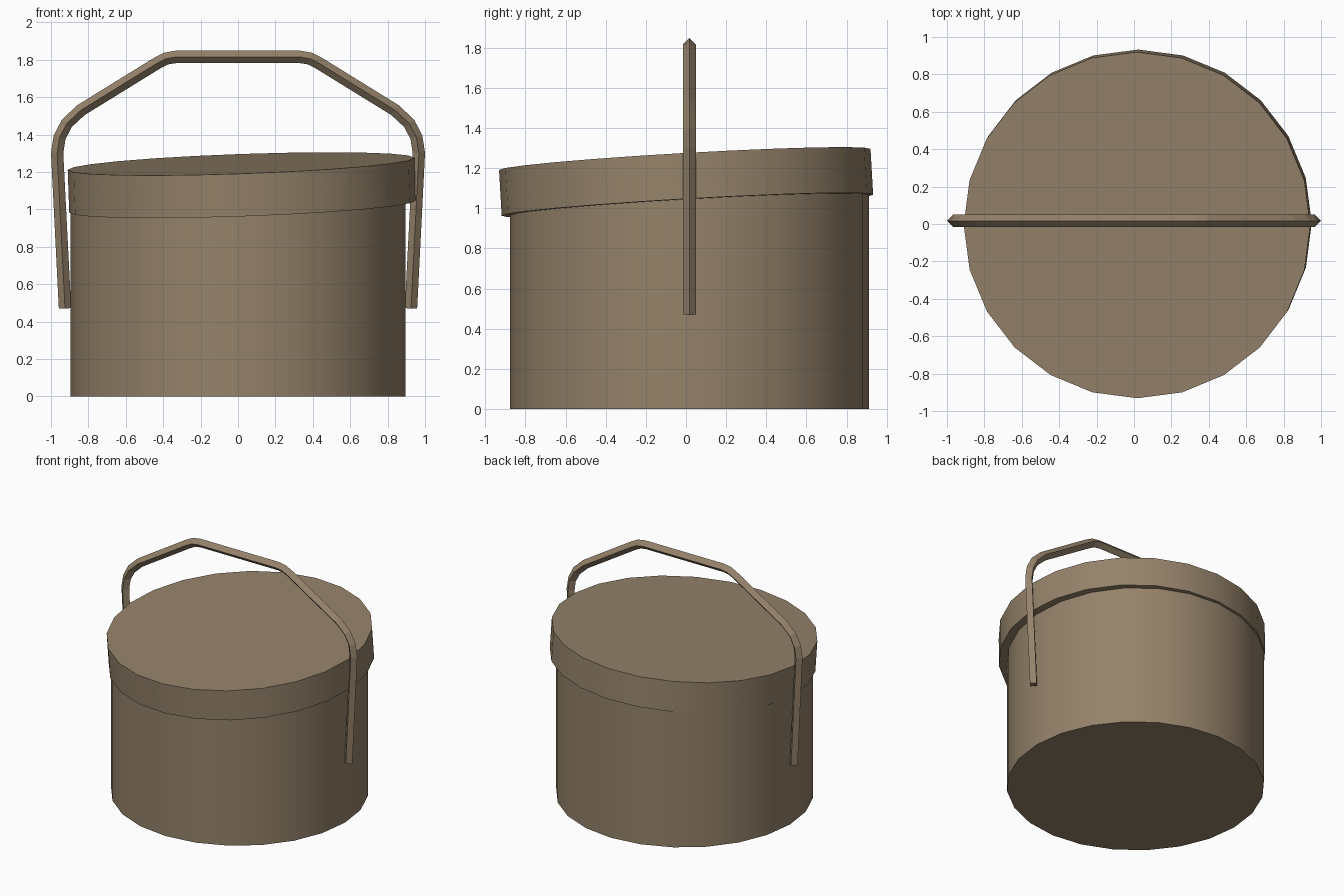
import bpy, bmesh, math
from mathutils import Vector

cube = bpy.data.objects.get("Cube")
if cube:
    bpy.data.objects.remove(cube, do_unlink=True)

SIDES = 24
CENTRE_Y = 0.017

brown = bpy.data.materials.new("warm_brown")
brown.use_nodes = True
colour = (0.30, 0.225, 0.145, 1)
brown.diffuse_color = colour
brown.node_tree.nodes["Principled BSDF"].inputs["Base Color"].default_value = colour


def drum(name, bottom, top, radius):
    """Closed smooth-sided cylinder between two axis points."""
    bottom, top = Vector(bottom), Vector(top)
    axis = top - bottom
    bpy.ops.mesh.primitive_cylinder_add(vertices=SIDES, radius=radius, depth=axis.length,
                                        location=(bottom + top) / 2)
    obj = bpy.context.object
    obj.name = name
    # lean the axis about x and y only, so the facets keep their heading
    obj.rotation_euler = (math.asin(-axis.y / axis.length), math.atan2(axis.x, axis.z), 0)
    obj.data.materials.append(brown)
    bpy.ops.object.shade_smooth_by_angle(angle=math.radians(30))
    return obj


# Straight-sided tub and its slightly tilted lid
drum("tub", (0, CENTRE_Y, 0), (0, CENTRE_Y, 1.1), 0.895)
drum("lid", (0.024, 0.007, 1.015), (0.016, -0.006, 1.243), 0.927)

# Carrying handle: diamond bar swept along a mirrored path
half = [(-0.925, 0.47), (-0.967, 1.3), (-0.954, 1.385), (-0.915, 1.46),
        (-0.84, 1.53), (-0.435, 1.78), (-0.385, 1.806), (-0.33, 1.815)]
path = [Vector((x, CENTRE_Y, z)) for x, z in half]
path += [Vector((-p.x, p.y, p.z)) for p in reversed(path)]
BAR = 0.033
side = Vector((0, 1, 0))

bm = bmesh.new()
rings = []
for i, p in enumerate(path):
    into = (p - path[max(i - 1, 0)]).normalized()
    out = (path[min(i + 1, len(path) - 1)] - p).normalized()
    along = (into + out).normalized()
    normal = along.cross(side)
    rings.append([bm.verts.new(p + d * BAR) for d in (normal, side, -normal, -side)])
for a, b in zip(rings, rings[1:]):
    for k in range(4):
        n = (k + 1) % 4
        bm.faces.new((a[k], a[n], b[n], b[k]))
bm.faces.new(rings[0])
bm.faces.new(rings[-1])
bmesh.ops.recalc_face_normals(bm, faces=bm.faces)
mesh = bpy.data.meshes.new("handle")
bm.to_mesh(mesh)
bm.free()
mesh.materials.append(brown)
handle = bpy.data.objects.new("handle", mesh)
bpy.context.collection.objects.link(handle)
